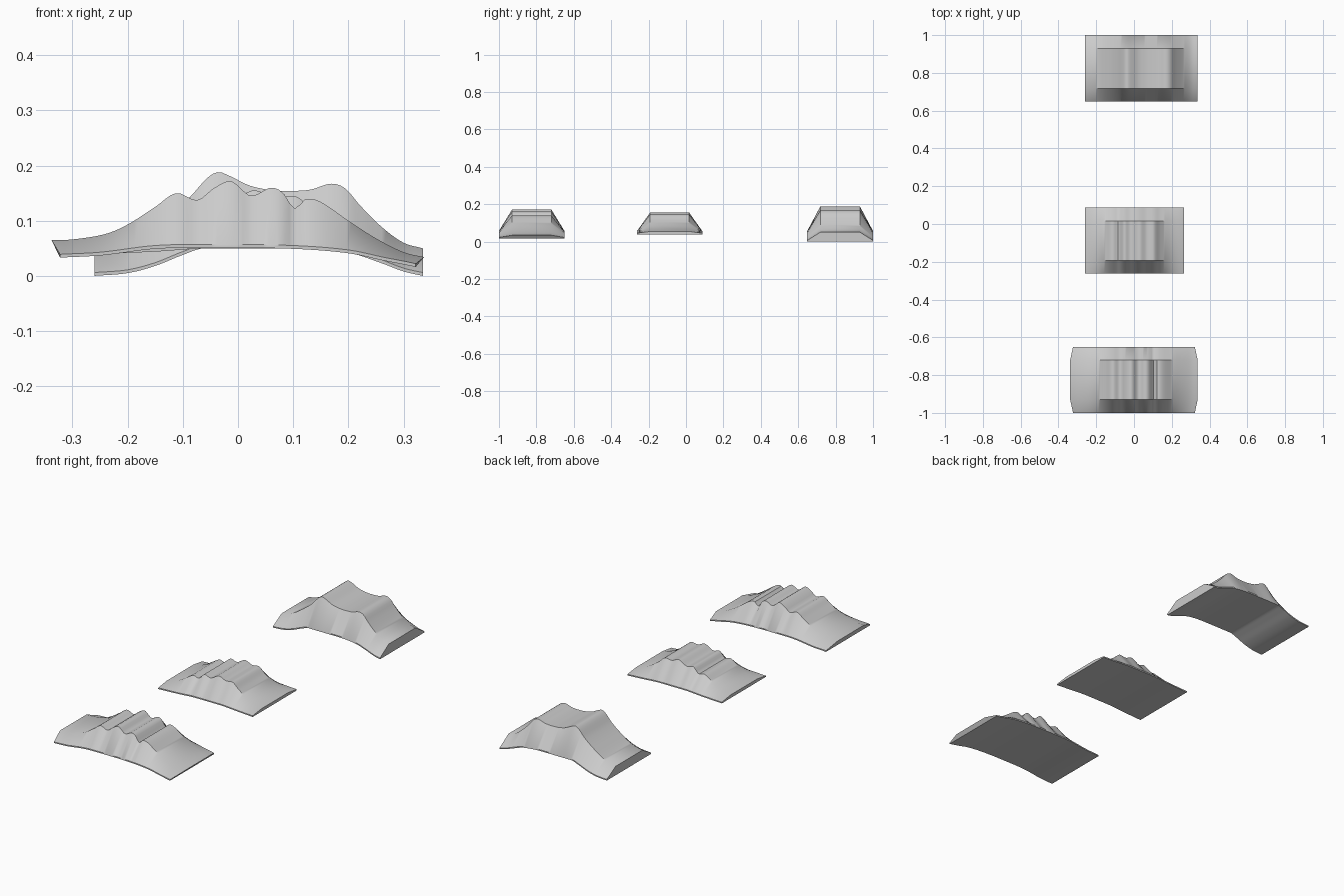
import bpy, bmesh, math

if "Cube" in bpy.data.objects:
    bpy.data.objects.remove(bpy.data.objects["Cube"])

INSET = 0.07   # how far each sloped side leans in
LIP = 0.006    # thin vertical edge at the base


def curve(pts, x):
    # smooth monotone-free cubic (Hermite) through the profile points
    n = len(pts)
    i = 0
    while i < n - 2 and x > pts[i + 1][0]:
        i += 1

    def slope(k):
        a, b = pts[max(k - 1, 0)], pts[min(k + 1, n - 1)]
        # flat tangents at peaks and valleys
        if 0 < k < n - 1 and (pts[k][1] - a[1]) * (b[1] - pts[k][1]) <= 0:
            return 0.0
        return (b[1] - a[1]) / (b[0] - a[0])

    (x0, z0), (x1, z1) = pts[i], pts[i + 1]
    h = x1 - x0
    t = (x - x0) / h
    return ((2*t**3 - 3*t**2 + 1) * z0 + (t**3 - 2*t**2 + t) * h * slope(i)
            + (3*t**2 - 2*t**3) * z1 + (t**3 - t**2) * h * slope(i + 1))


def ridge(name, y0, y1, top, base, overhang=0.0, steps=72):
    bm = bmesh.new()
    xa, xb = top[0][0], top[-1][0]
    rings = []
    for s in range(steps + 1):
        x = xa + (xb - xa) * s / steps
        zt, zb = curve(top, x), curve(base, x)
        # base pulled in at the ends where the top overhangs
        xl = x - math.copysign(overhang * abs(x / xb) ** 8, x)
        section = [(xl, y0, zb), (xl, y0, zb + LIP), (x, y0 + INSET, zt),
                   (x, y1 - INSET, zt), (xl, y1, zb + LIP), (xl, y1, zb)]
        rings.append([bm.verts.new(p) for p in section])
    for a, b in zip(rings, rings[1:]):
        for k in range(6):
            j = (k + 1) % 6
            bm.faces.new((a[k], a[j], b[j], b[k]))
    bm.faces.new(rings[0])
    bm.faces.new(rings[-1][::-1])
    bmesh.ops.recalc_face_normals(bm, faces=bm.faces)
    me = bpy.data.meshes.new(name)
    bm.to_mesh(me)
    bm.free()
    ob = bpy.data.objects.new(name, me)
    bpy.context.collection.objects.link(ob)
    bpy.ops.object.select_all(action='DESELECT')
    ob.select_set(True)
    bpy.context.view_layer.objects.active = ob
    bpy.ops.object.shade_smooth_by_angle(angle=math.radians(35))
    return ob


# front piece: four peaks, overhanging ends
ridge("front_ridge", -1.0, -0.65,
      [(-.338, .065), (-.30, .066), (-.24, .076), (-.2, .093), (-.15, .125),
       (-.11, .15), (-.075, .137), (-.045, .158), (-.015, .172), (.025, .145),
       (.062, .16), (.082, .15), (.103, .122), (.125, .14), (.15, .134),
       (.2, .1), (.25, .068), (.3, .043), (.337, .034)],
      [(-.338, .033), (-.25, .037), (-.15, .049), (-.05, .051), (.1, .049),
       (.2, .041), (.27, .027), (.337, .016)], overhang=0.015)

# middle piece: small stepped peaks
ridge("middle_ridge", -0.262, 0.087,
      [(-.26, .055), (-.2, .071), (-.15, .1), (-.11, .12), (-.085, .113),
       (-.05, .142), (-.02, .133), (.03, .155), (.07, .141), (.1, .145),
       (.14, .115), (.2, .076), (.265, .054)],
      [(-.26, .039), (-.15, .044), (-.05, .05), (.08, .05), (.18, .044), (.265, .039)])

# rear piece: two tall peaks with a saddle
ridge("rear_ridge", 0.648, 1.0,
      [(-.26, .045), (-.2, .062), (-.14, .1), (-.09, .14), (-.055, .178),
       (-.035, .188), (-.015, .181), (.02, .164), (.05, .157), (.08, .154),
       (.13, .156), (.17, .167), (.195, .158), (.22, .129), (.26, .089),
       (.3, .06), (.335, .05)],
      [(-.26, 0), (-.2, .005), (-.15, .018), (-.1, .038), (-.06, .05), (.1, .05),
       (.2, .042), (.26, .023), (.3, .008), (.335, 0)])
